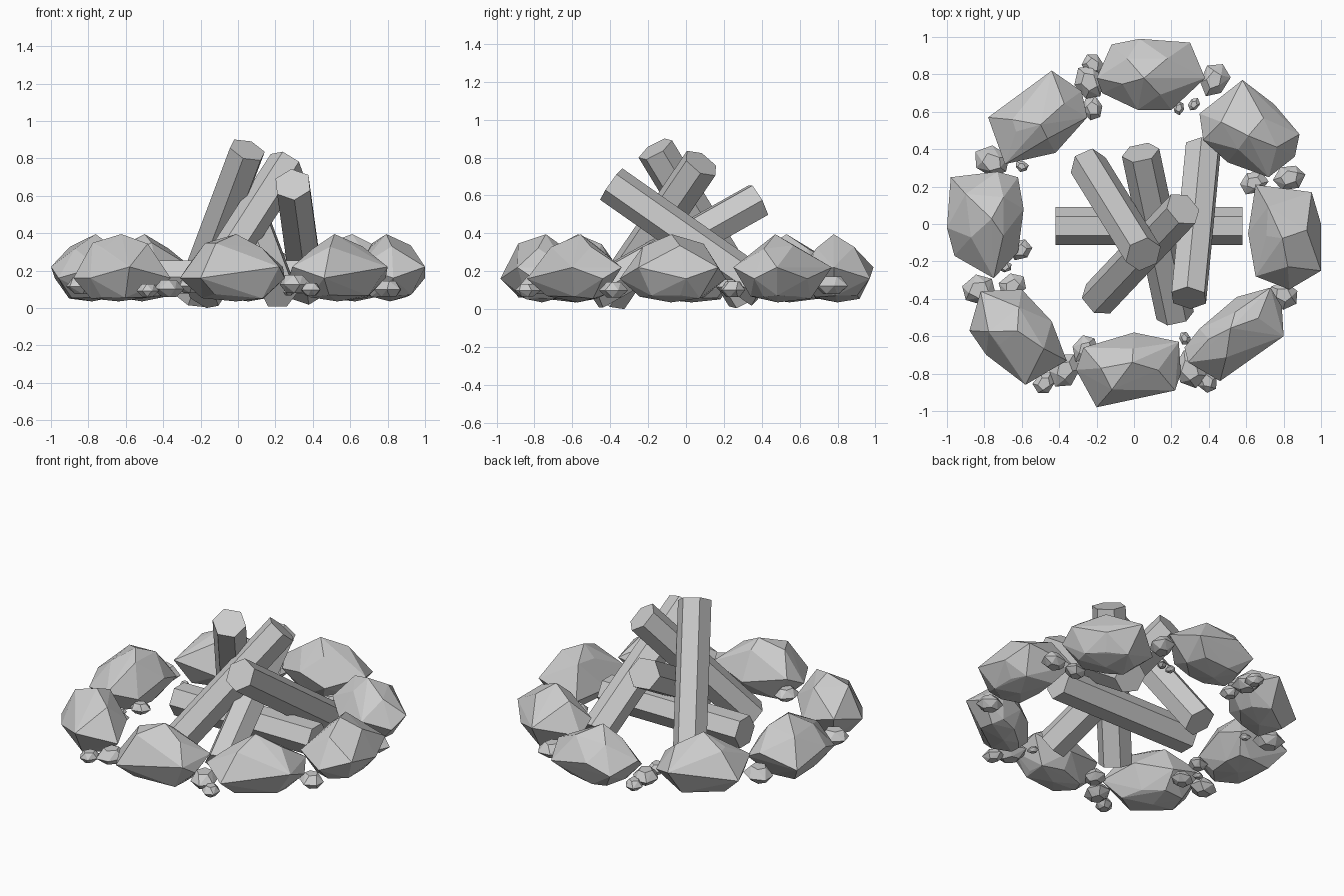
import bpy, bmesh, math, random
from mathutils import Vector

if "Cube" in bpy.data.objects:
    bpy.data.objects.remove(bpy.data.objects["Cube"])

random.seed(4)


def make_object(name, bm):
    bmesh.ops.recalc_face_normals(bm, faces=bm.faces[:])
    mesh = bpy.data.meshes.new(name)
    bm.to_mesh(mesh)
    bm.free()
    ob = bpy.data.objects.new(name, mesh)
    bpy.context.collection.objects.link(ob)
    return ob


def hull(name, points):
    bm = bmesh.new()
    for p in points:
        bm.verts.new(p)
    res = bmesh.ops.convex_hull(bm, input=bm.verts[:])
    junk = {v for v in res["geom_interior"] if isinstance(v, bmesh.types.BMVert)}
    bmesh.ops.delete(bm, geom=list(junk), context="VERTS")
    return make_object(name, bm)


def stone(name, outline):
    """Faceted boulder: plan outline as a waist, smaller rings above and below."""
    n = len(outline)
    c = sum((Vector(p) for p in outline), Vector((0, 0))) / n
    inward = -c.normalized()
    top = c + inward * 0.02
    pts = [(top.x, top.y, 0.395), (c.x, c.y, 0.035)]
    for i, p in enumerate(outline):
        d = Vector(p) - c
        pts.append((*p, 0.22 if i % 2 else 0.16))
        if i % 2 == 0:
            up = c + d * random.uniform(0.50, 0.60)
            pts.append((*up, random.uniform(0.315, 0.35)))
        low = c + d * 0.61
        pts.append((*low, random.uniform(0.05, 0.075)))
    hull(name, pts)


def log(name, a, b, roll):
    """Hexagonal prism from a to b; at roll 0 two corners lie level."""
    a, b = Vector(a), Vector(b)
    axis = (b - a).normalized()
    u = axis.cross(Vector((0, 0, 1))).normalized()
    w = u.cross(axis)
    bm = bmesh.new()
    rings = []
    for end in (a, b):
        ring = []
        for k in range(6):
            t = math.radians(roll + 60 * k)
            ring.append(bm.verts.new(end + 0.102 * (u * math.cos(t) + w * math.sin(t))))
        rings.append(ring)
    for k in range(6):
        j = (k + 1) % 6
        bm.faces.new((rings[0][k], rings[0][j], rings[1][j], rings[1][k]))
    for ring in rings:
        bm.faces.new(ring)
    make_object(name, bm)


def pebble(name, x, y, r):
    """Small flattened faceted stone, stretched along the ring's radius."""
    z = 0.075 + r * 0.5 + random.uniform(-0.01, 0.015)
    out = Vector((x, y)).normalized()
    side = Vector((-out.y, out.x))
    spin = random.uniform(0, 6.28)
    pts = []
    for h, s, n in ((-0.6, 0.55, 5), (-0.05, 1.1, 6), (0.6, 0.6, 5)):
        for k in range(n):
            t = spin + h + k * 2 * math.pi / n
            q = r * s * random.uniform(0.9, 1.1)
            p = Vector((x, y)) + out * q * 1.15 * math.cos(t) + side * q * 0.92 * math.sin(t)
            pts.append((p.x, p.y, z + h * r))
    hull(name, pts)


# Ring of boulders
outlines = [
    [(-.12, .96), (.03, .99), (.30, .97), (.38, .78), (.20, .61), (.02, .61), (-.17, .70), (-.20, .78)],
    [(.35, .59), (.58, .77), (.75, .64), (.885, .48), (.86, .36), (.72, .25), (.50, .33), (.37, .45)],
    [(.65, .21), (.95, .17), (1.0, 0), (1.0, -.25), (.83, -.35), (.65, -.28), (.61, -.05)],
    [(.27, -.66), (.35, -.56), (.55, -.39), (.73, -.34), (.79, -.44), (.80, -.60), (.46, -.84), (.29, -.74)],
    [(-.31, -.78), (-.27, -.66), (0, -.58), (.24, -.63), (.25, -.80), (.22, -.89), (-.20, -.98)],
    [(-.88, -.57), (-.82, -.36), (-.60, -.35), (-.44, -.52), (-.36, -.73), (-.58, -.86), (-.79, -.70)],
    [(-.98, .25), (-.73, .28), (-.62, .25), (-.59, .08), (-.62, -.15), (-.75, -.29), (-.96, -.17), (-1, -.02)],
    [(-.78, .57), (-.44, .82), (-.28, .71), (-.25, .57), (-.42, .38), (-.69, .32), (-.73, .45)],
]
for i, o in enumerate(outlines):
    stone(f"ring_stone_{i + 1}", o)

# Stacked logs
log("log_flat", (-.42, -.01, .165), (.58, -.01, .165), 0)
log("log_back", (.22, -.49, .085), (.035, .382, .575), 0)
log("log_front", (.37, .405, .10), (.293, -.395, .66), 22)
log("log_tall", (-.245, .315, .06), (.05, -.162, .845), 10)
log("log_side", (-.192, -.40, .065), (.262, .08, .77), 10)

# Pebbles in the gaps
pebbles = [
    (-.22, .85, .055), (-.24, .76, .075), (-.22, .62, .055),
    (.43, .77, .075), (.32, .64, .03), (.24, .62, .03),
    (.83, .25, .07), (.64, .22, .06), (.80, -.38, .07),
    (.30, -.78, .08), (.39, -.84, .055), (.27, -.61, .03),
    (-.26, -.67, .065), (-.37, -.78, .075), (-.48, -.85, .055),
    (-.65, -.33, .06), (-.83, -.35, .075), (-.69, -.23, .03),
    (-.61, -.14, .055), (-.76, .33, .08), (-.60, .31, .03),
]
for i, p in enumerate(pebbles):
    pebble(f"pebble_{i + 1}", *p)
